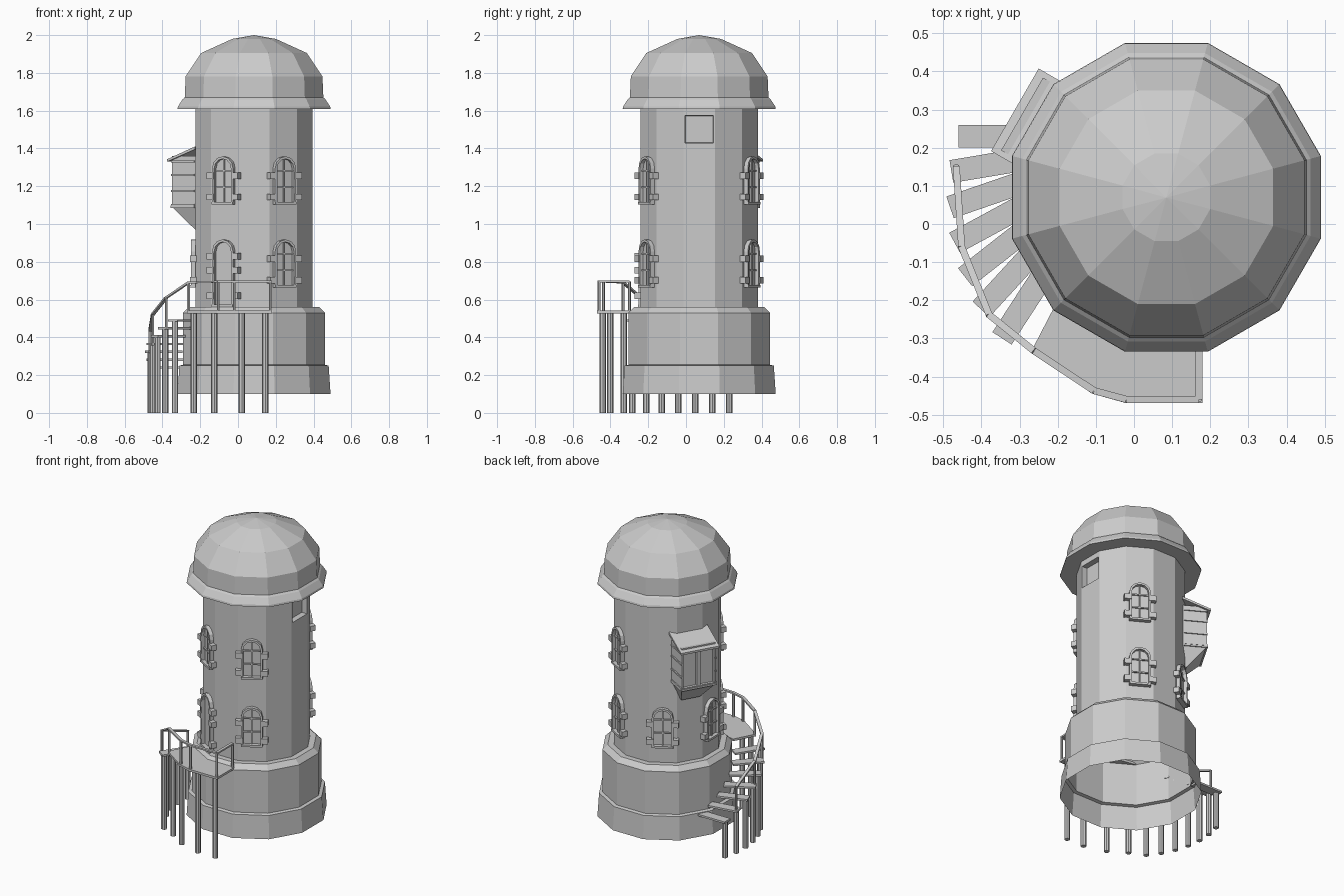
import bpy, bmesh
from math import radians, cos, sin, pi
from mathutils import Matrix, Vector

cube = bpy.data.objects.get("Cube")
if cube:
    bpy.data.objects.remove(cube)

stone = bpy.data.materials.new("plain_grey")
stone.use_nodes = True
GREY = (0.6, 0.6, 0.6, 1)
stone.diffuse_color = GREY
stone.node_tree.nodes["Principled BSDF"].inputs["Base Color"].default_value = GREY

CENTRE = Vector((0.085, 0.07, 0))
SIDES = 12
WALL = 0.31  # distance from the axis to each flat wall
AXIS = Matrix.Translation(CENTRE)


def finish(bm, name, matrix=None, fix=True):
    if fix:
        bmesh.ops.recalc_face_normals(bm, faces=bm.faces)
    mesh = bpy.data.meshes.new(name)
    bm.to_mesh(mesh)
    bm.free()
    if matrix:
        mesh.transform(matrix)
    mesh.materials.append(stone)
    obj = bpy.data.objects.new(name, mesh)
    bpy.context.collection.objects.link(obj)
    return obj


def wall_frame(angle, z=0.0, out=WALL):
    """Local x runs along the wall, -y points outward, z is up."""
    return AXIS @ Matrix.Rotation(radians(angle + 90), 4, "Z") @ Matrix.Translation((0, -out, z))


def add_box(bm, lo, hi, matrix=Matrix()):
    lo, hi = Vector(lo), Vector(hi)
    size = Matrix.Diagonal((*(hi - lo), 1))
    bmesh.ops.create_cube(bm, size=1, matrix=matrix @ Matrix.Translation((lo + hi) / 2) @ size)


def add_bar(bm, a, b, w, h):
    """Square bar between two points."""
    a, b = Vector(a), Vector(b)
    d = b - a
    turn = d.to_track_quat("Y", "Z").to_matrix().to_4x4()
    add_box(bm, (-w / 2, 0, -h / 2), (w / 2, d.length, h / 2), Matrix.Translation(a) @ turn)


def add_post(bm, x, y, z0, z1, r, n=8):
    bmesh.ops.create_cone(bm, cap_ends=True, segments=n, radius1=r, radius2=r, depth=z1 - z0,
                          matrix=Matrix.Translation((x, y, (z0 + z1) / 2)))


def lathe(profile):
    """Turn (flat radius, height) pairs into a many-sided shell."""
    bm = bmesh.new()
    rings = []
    for r, z in profile:
        r /= cos(pi / SIDES)
        steps = [2 * pi * (k + 0.5) / SIDES for k in range(SIDES)]
        rings.append([bm.verts.new((r * cos(a), r * sin(a), z)) for a in steps])
    for low, high in zip(rings, rings[1:]):
        for k in range(SIDES):
            j = (k + 1) % SIDES
            bm.faces.new((low[k], low[j], high[j], high[k]))
    return bm


# Tower walls, open underneath, with a square recess high on one side
bm = lathe([(0.405, 0.1), (0.395, 0.25), (0.375, 0.255), (0.375, 0.53), (0.345, 0.56),
            (WALL, 0.56), (WALL, 1.42), (WALL, 1.583), (WALL, 1.62)])
recess = [f for f in bm.faces if f.normal.length >= 0 and
          f.calc_center_median().x > 0.3 and abs(f.calc_center_median().y) < 0.01
          and 1.45 < f.calc_center_median().z < 1.55]
bm.normal_update()
bmesh.ops.inset_individual(bm, faces=recess, thickness=0.012, depth=0)
bmesh.ops.inset_individual(bm, faces=recess, thickness=0.003, depth=-0.035)
finish(bm, "tower_walls", AXIS, fix=False)

# Domed roof with a flared brim
bm = lathe([(0.3, 1.61), (0.405, 1.61), (0.403, 1.622), (0.378, 1.66), (0.367, 1.67), (0.362, 1.782),
            (0.28, 1.905), (0.115, 1.98), (0.001, 2.0)])
bmesh.ops.remove_doubles(bm, verts=bm.verts, dist=0.003)
finish(bm, "dome_roof", AXIS)


def arch(hw, height, drop=0.0):
    """Arched outline, starting bottom left."""
    spring = height - hw
    pts = [(-hw, drop)]
    pts += [(-hw * cos(pi * i / 6), spring + hw * sin(pi * i / 6)) for i in range(7)]
    return pts + [(hw, drop)]


def arched_opening(name, angle, z, height, block_rows, panes=True):
    bm = bmesh.new()
    hw, lip, out = 0.064, 0.013, -0.024
    outer, inner = arch(hw, height), arch(hw - lip, height - lip, lip)
    n = len(outer)
    # surround
    ring = []
    for pts, y in ((outer, 0.005), (outer, out), (inner, out), (inner, 0.005)):
        ring.append([bm.verts.new((x, y, h)) for x, h in pts])
    for a, b in zip(ring, ring[1:]):
        for k in range(n):
            j = (k + 1) % n
            bm.faces.new((a[k], a[j], b[j], b[k]))
    # pane
    bm.faces.new([bm.verts.new((x, -0.003, h)) for x, h in inner])
    # glazing bars
    if panes:
        add_box(bm, (-0.004, -0.012, lip), (0.004, -0.002, height - lip))
        for h in (0.36, 0.7):
            add_box(bm, (-hw + lip, -0.012, h * height - 0.004), (hw - lip, -0.002, h * height + 0.004))
    # sill and side blocks
    add_box(bm, (-hw, -0.028, 0), (hw, 0, lip))
    for row in block_rows:
        for s in (-1, 1):
            add_box(bm, (s * 0.075 - 0.021, -0.029, row - 0.017), (s * 0.075 + 0.021, 0.005, row + 0.017))
    finish(bm, name, wall_frame(angle, z))


for angle in (60, 120, 180, 300):
    arched_opening(f"lower_window_{angle}", angle, 0.663, 0.255, (0.04, 0.153))
for angle in (60, 240, 300):
    arched_opening(f"upper_window_{angle}", angle, 1.103, 0.255, (0.04, 0.153))
arched_opening("door", 240, 0.56, 0.358, (0.06, 0.195, 0.27), panes=False)

# Bay window: body with two sunken panels on the front
bay = wall_frame(150)
bm = bmesh.new()
for s in (-1, 1):
    add_box(bm, (min(0, s * 0.11), -0.127, 1.09), (max(0, s * 0.11), 0.02, 1.36))
bm.normal_update()
front = [f for f in bm.faces if f.normal.y < -0.9]
bmesh.ops.inset_individual(bm, faces=front, thickness=0.016, depth=0)
bmesh.ops.inset_individual(bm, faces=front, thickness=0.004, depth=-0.012)
finish(bm, "bay_body", bay, fix=False)

# Bay side rails
bm = bmesh.new()
for s in (-1, 1):
    for z in (1.1, 1.175, 1.26, 1.33):
        add_box(bm, (s * 0.112 - 0.005, -0.13, z - 0.005), (s * 0.112 + 0.005, 0.01, z + 0.005))
add_box(bm, (-0.115, -0.133, 1.085), (0.115, 0.01, 1.097))
finish(bm, "bay_rails", bay)


def loft(name, rects, matrix):
    """Solid through rectangles given as half width, front, back, front z, back z."""
    bm = bmesh.new()
    loops = [[bm.verts.new(p) for p in ((-w, f, zf), (w, f, zf), (w, b, zb), (-w, b, zb))]
             for w, f, b, zf, zb in rects]
    for a, b in zip(loops, loops[1:]):
        for k in range(4):
            j = (k + 1) % 4
            bm.faces.new((a[k], a[j], b[j], b[k]))
    bm.faces.new(loops[0])
    bm.faces.new(loops[-1])
    finish(bm, name, matrix)


loft("bay_bracket", [(0.06, -0.015, 0.02, 0.97, 0.97), (0.11, -0.127, 0.02, 1.09, 1.09)], bay)
loft("bay_roof", [(0.125, -0.149, 0.02, 1.33, 1.395), (0.125, -0.149, 0.02, 1.343, 1.41)], bay)

# Stair: the lowest tread and its post, repeated around the tower
TREADS, TURN, RISE = 7, 9.5, 0.0415
treads, stair_posts = bmesh.new(), bmesh.new()
for k in range(TREADS):
    turn = AXIS @ Matrix.Rotation(radians(TURN * k), 4, "Z") @ AXIS.inverted()
    z = 0.24 + RISE * k
    add_box(treads, (-0.46, 0.2, z - 0.006), (-0.27, 0.26, z + 0.006), turn)
    p = turn @ Vector((-0.44, 0.228, 0))
    add_post(stair_posts, p.x, p.y, 0, z, 0.017)
finish(treads, "stair_treads")
finish(stair_posts, "stair_posts")

# Landing at the top of the stair
bm = bmesh.new()
outline = [(0.18, -0.47), (-0.02, -0.47), (-0.11, -0.445), (-0.27, -0.335), (-0.2, -0.2),
           (-0.09, -0.22), (0.0, -0.26), (0.18, -0.26)]
slab = bm.faces.new([bm.verts.new((x, y, 0.527)) for x, y in outline])
up = bmesh.ops.extrude_face_region(bm, geom=[slab])["geom"]
bmesh.ops.translate(bm, vec=(0, 0, 0.014), verts=[v for v in up if isinstance(v, bmesh.types.BMVert)])
finish(bm, "landing")

bm = bmesh.new()
for x, y in ((-0.235, -0.33), (-0.125, -0.4), (0.02, -0.44), (0.145, -0.44)):
    add_post(bm, x, y, 0, 0.53, 0.017)
finish(bm, "landing_posts")

# Handrail following the landing and then the stair
path = [(0.17, -0.3, 0.695), (0.17, -0.46, 0.695), (-0.02, -0.46, 0.695), (-0.105, -0.437, 0.695),
        (-0.262, -0.333, 0.69), (-0.38, -0.238, 0.61), (-0.452, -0.06, 0.52), (-0.466, 0.15, 0.435)]
bm = bmesh.new()
for a, b in zip(path, path[1:]):
    add_bar(bm, a, b, 0.018, 0.01)
finish(bm, "handrail")

bm = bmesh.new()
for x, y, z in path:
    add_post(bm, x, y, z - 0.165, z, 0.008, 6)
finish(bm, "rail_posts")
